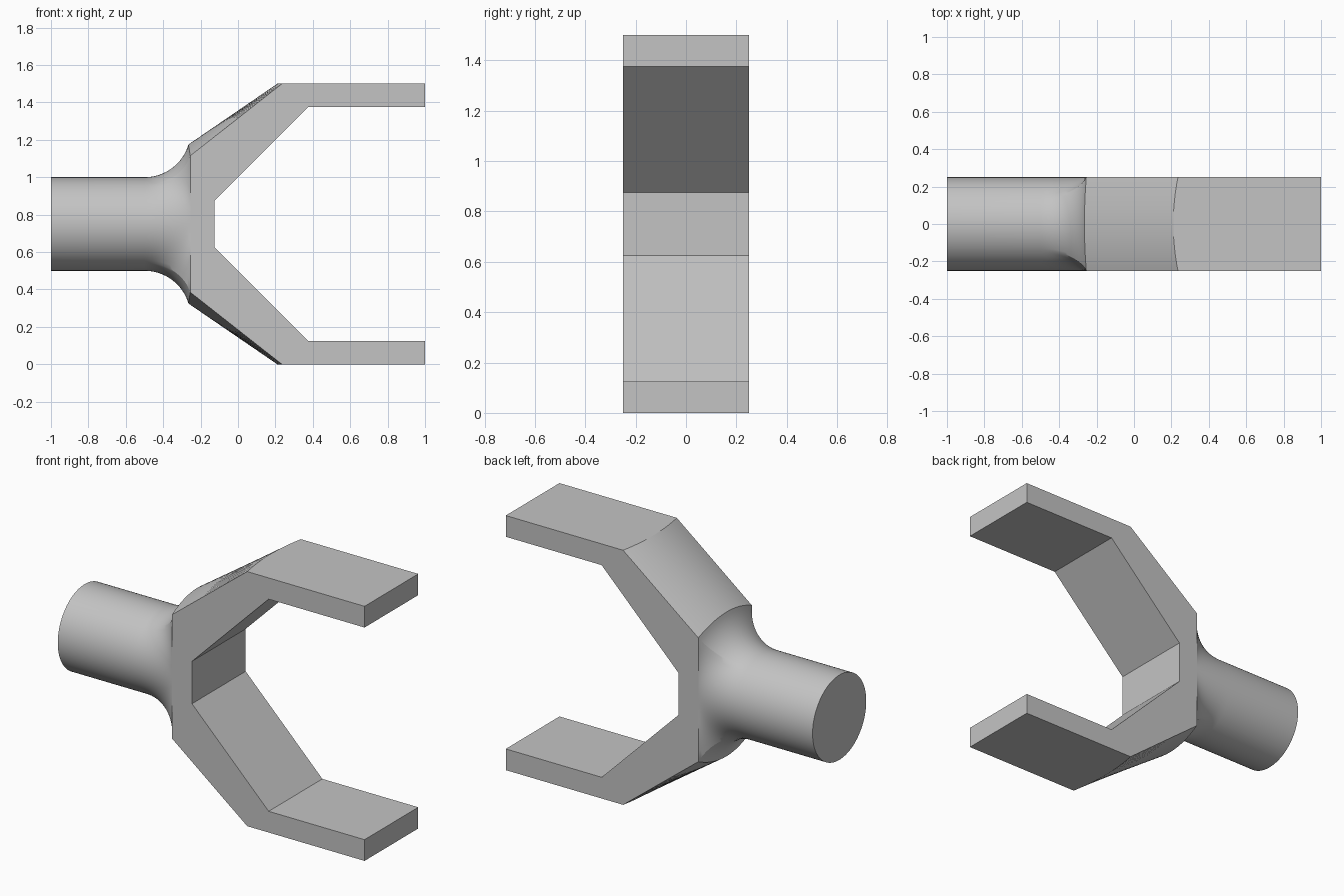
import bpy, bmesh, math

cube = bpy.data.objects.get("Cube")
if cube:
    bpy.data.objects.remove(cube, do_unlink=True)

grey = bpy.data.materials.new("plain grey")
grey.use_nodes = True
colour = (0.55, 0.55, 0.55, 1)
grey.diffuse_color = colour
grey.node_tree.nodes["Principled BSDF"].inputs["Base Color"].default_value = colour

MID = 0.75       # height of the stem axis
HALF = 0.25      # half thickness and stem radius
SEGS = 96


def bow(y):
    return (y / HALF) ** 2


def shoulder(y):
    """Where the flare meets the sloped arm: x and height above the axis."""
    return -0.265 + 0.01 * bow(y), 0.425 - 0.06 * bow(y)


def finish(name, bm):
    bmesh.ops.remove_doubles(bm, verts=bm.verts, dist=1e-5)
    bmesh.ops.recalc_face_normals(bm, faces=bm.faces)
    mesh = bpy.data.meshes.new(name)
    bm.to_mesh(mesh)
    bm.free()
    mesh.materials.append(grey)
    obj = bpy.data.objects.new(name, mesh)
    bpy.context.collection.objects.link(obj)
    bpy.ops.object.select_all(action='DESELECT')
    obj.select_set(True)
    bpy.context.view_layer.objects.active = obj
    bpy.ops.object.shade_smooth_by_angle(angle=math.radians(25))


def collar_point(a):
    """Point of the arched rectangle in direction a from the axis."""
    c, s = math.cos(a), abs(math.sin(a))
    lo, hi = 0.0, 1.0
    for _ in range(30):
        r = (lo + hi) / 2
        y = r * c
        inside = abs(y) <= HALF and r * s <= shoulder(y)[1]
        lo, hi = (r, hi) if inside else (lo, r)
    return lo


# Stem: round bar flaring into the arched rectangular collar
corner = math.atan2(shoulder(HALF)[1], HALF)
quarter = [corner * i / 12 for i in range(12)]
quarter += [corner + (math.pi / 2 - corner) * i / 12 for i in range(12)]
half = quarter + [math.pi - a for a in [math.pi / 2] + quarter[:0:-1]]
angles = half + [a + math.pi for a in half]

bm = bmesh.new()
rings = []
STEPS = 16
for k in range(-1, STEPS + 1):
    ring = []
    for a in angles:
        end = collar_point(a)
        f = math.sin(max(k, 0) / STEPS * math.pi / 2 * 0.82) / math.sin(math.pi / 2 * 0.82)
        dx = 0.24 * f
        t = (0.25 - math.sqrt(0.0625 - dx * dx)) / (0.25 - math.sqrt(0.0625 - 0.24 ** 2))
        r = HALF + (end - HALF) * t
        x_end = shoulder(min(HALF, abs(end * math.cos(a))))[0]
        x = -1 if k < 0 else -0.5 + (x_end + 0.5) * f
        ring.append(bm.verts.new((x, r * math.cos(a), MID + r * math.sin(a))))
    rings.append(ring)
for r0, r1 in zip(rings, rings[1:]):
    for i in range(len(angles)):
        j = (i + 1) % len(angles)
        bm.faces.new((r0[i], r0[j], r1[j], r1[i]))
bm.faces.new(rings[0])
finish("stem", bm)


# Fork: upper half profile mirrored about the axis, swept across the thickness
def fork_profile(y):
    top = [shoulder(y), (0.21 + 0.025 * bow(y), 0.75), (1, 0.75),
           (1, 0.625), (0.375, 0.625), (-0.125, 0.125)]
    return top + [(x, -z) for x, z in reversed(top)]


bm = bmesh.new()
COLUMNS = 24
columns = []
for i in range(COLUMNS + 1):
    y = HALF * (2 * i / COLUMNS - 1)
    columns.append([bm.verts.new((x, y, MID + z)) for x, z in fork_profile(y)])
for c0, c1 in zip(columns, columns[1:]):
    n = len(c0)
    for i in range(n - 1):      # the back stays open where the stem joins
        bm.faces.new((c0[i], c0[i + 1], c1[i + 1], c1[i]))
for c in (columns[0], columns[-1]):
    bm.faces.new(c)
finish("fork", bm)
